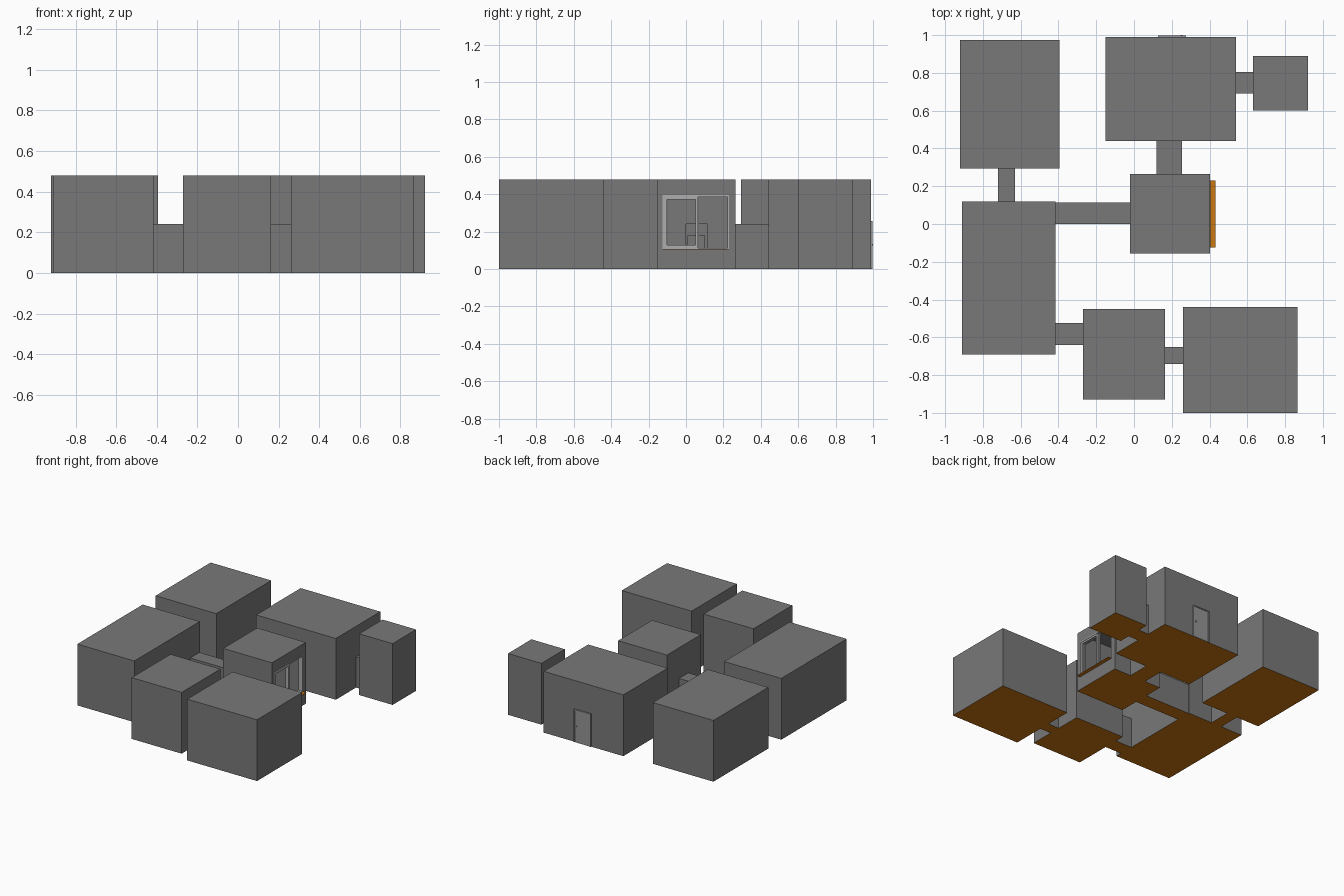
import bpy, bmesh, math

if "Cube" in bpy.data.objects:
    bpy.data.objects.remove(bpy.data.objects["Cube"])


def mat(name, c):
    m = bpy.data.materials.new(name)
    m.diffuse_color = (*c, 1)
    m.use_nodes = True
    m.node_tree.nodes["Principled BSDF"].inputs["Base Color"].default_value = m.diffuse_color
    return m


WALL = mat("wall grey", (0.19, 0.19, 0.19))
FLOOR = mat("floor orange", (0.58, 0.18, 0.005))
TRIM = mat("trim light grey", (0.42, 0.42, 0.42))
DOOR = mat("door grey", (0.30, 0.30, 0.30))


def finish(name, bm, mats):
    me = bpy.data.meshes.new(name)
    bm.to_mesh(me)
    bm.free()
    for m in mats:
        me.materials.append(m)
    ob = bpy.data.objects.new(name, me)
    bpy.context.collection.objects.link(ob)
    return ob


def box(name, x0, x1, y0, y1, z0, z1, m):
    bm = bmesh.new()
    bmesh.ops.create_cube(bm, size=1)
    for v in bm.verts:
        v.co = ((x0, x1)[v.co.x > 0], (y0, y1)[v.co.y > 0], (z0, z1)[v.co.z > 0])
    return finish(name, bm, [m])


def shell(name, x0, x1, y0, y1, h, holes={}):
    """Thin hollow room: orange floor; holes maps 'x0','x1','y0','y1' to (a0, a1, z0, z1) or None for an open side."""
    bm = bmesh.new()

    def face(pts, mi=0):
        bm.faces.new([bm.verts.new(p) for p in pts]).material_index = mi

    def wall(side, at, a, b):
        def rect(u0, u1, w0, w1):
            if u1 - u0 > 1e-5 and w1 - w0 > 1e-5:
                uv = [(u0, w0), (u1, w0), (u1, w1), (u0, w1)]
                face([(at, u, w) if side[0] == "x" else (u, at, w) for u, w in uv])
        if side not in holes:
            rect(a, b, 0, h)
        elif holes[side]:
            c, d, e, f = holes[side]
            rect(a, c, 0, h)
            rect(d, b, 0, h)
            rect(c, d, 0, e)
            rect(c, d, f, h)

    wall("x0", x0, y0, y1)
    wall("x1", x1, y0, y1)
    wall("y0", y0, x0, x1)
    wall("y1", y1, x0, x1)
    for z, mi in ((0, 1), (h, 0)):
        face([(x0, y0, z), (x1, y0, z), (x1, y1, z), (x0, y1, z)], mi)
    bmesh.ops.remove_doubles(bm, verts=bm.verts, dist=1e-4)
    bmesh.ops.recalc_face_normals(bm, faces=bm.faces)
    return finish(name, bm, [WALL, FLOOR])


H, HC = 0.48, 0.24
# window opening in the middle room: y0, y1, z0, z1
WY0, WY1, WZ0, WZ1 = -0.125, 0.23, 0.105, 0.395

# rooms
shell("north_west_room", -0.92, -0.395, 0.295, 0.975, H)
shell("north_room", -0.15, 0.54, 0.44, 0.99, H)
shell("north_east_room", 0.63, 0.92, 0.60, 0.89, H)
shell("west_room", -0.91, -0.415, -0.69, 0.12, H, {"x1": (0.01, 0.10, 0, 0.18)})
shell("south_room", -0.27, 0.163, -0.93, -0.45, H)
shell("south_east_room", 0.26, 0.865, -1.0, -0.44, H)
shell("middle_room", -0.02, 0.403, -0.155, 0.265, H,
      {"x1": (WY0, WY1, WZ0, WZ1), "x0": (0.0, 0.115, 0, HC)})

# corridors
ALONG_X = {"x0": None, "x1": None}
ALONG_Y = {"y0": None, "y1": None}
shell("corridor_west_middle", -0.415, -0.02, 0.0, 0.115, HC, ALONG_X)
shell("corridor_west_south", -0.415, -0.27, -0.64, -0.525, HC, ALONG_X)
shell("corridor_south_east", 0.163, 0.26, -0.74, -0.65, HC, ALONG_X)
shell("corridor_north_east", 0.54, 0.63, 0.69, 0.805, HC, ALONG_X)
shell("corridor_north_middle", 0.12, 0.255, 0.265, 0.44, HC, ALONG_Y)
shell("corridor_west_north", -0.72, -0.63, 0.12, 0.295, HC, ALONG_Y)


def frame(name, x0, x1, y0, y1, z0, z1, t):
    box(name + "_bottom", x0, x1, y0, y1, z0, z0 + t, TRIM)
    box(name + "_top", x0, x1, y0, y1, z1 - t, z1, TRIM)
    box(name + "_left", x0, x1, y0, y0 + t, z0 + t, z1 - t, TRIM)
    box(name + "_right", x0, x1, y1 - t, y1, z0 + t, z1 - t, TRIM)


# sliding window, open on the north half, with an outside sill
frame("window_frame", 0.37, 0.404, WY0, WY1, WZ0, WZ1, 0.009)
frame("window_sash_outer", 0.389, 0.401, WY0 + 0.009, 0.065, WZ0 + 0.009, WZ1 - 0.009, 0.014)
frame("window_sash_inner", 0.373, 0.385, WY0 + 0.014, 0.07, WZ0 + 0.009, WZ1 - 0.009, 0.014)
box("window_sill", 0.403, 0.432, WY0, WY1, WZ0, WZ0 + 0.002, FLOOR)

# entrance door with frame and knob
box("door_leaf", 0.136, 0.268, 0.985, 0.994, 0.0, 0.25, DOOR)
box("door_frame_left", 0.268, 0.276, 0.985, 0.998, 0.0, 0.258, DOOR)
box("door_frame_right", 0.128, 0.136, 0.985, 0.998, 0.0, 0.258, DOOR)
box("door_frame_top", 0.136, 0.268, 0.985, 0.998, 0.25, 0.258, DOOR)
box("door_knob", 0.247, 0.257, 0.994, 1.0, 0.125, 0.135, TRIM)
